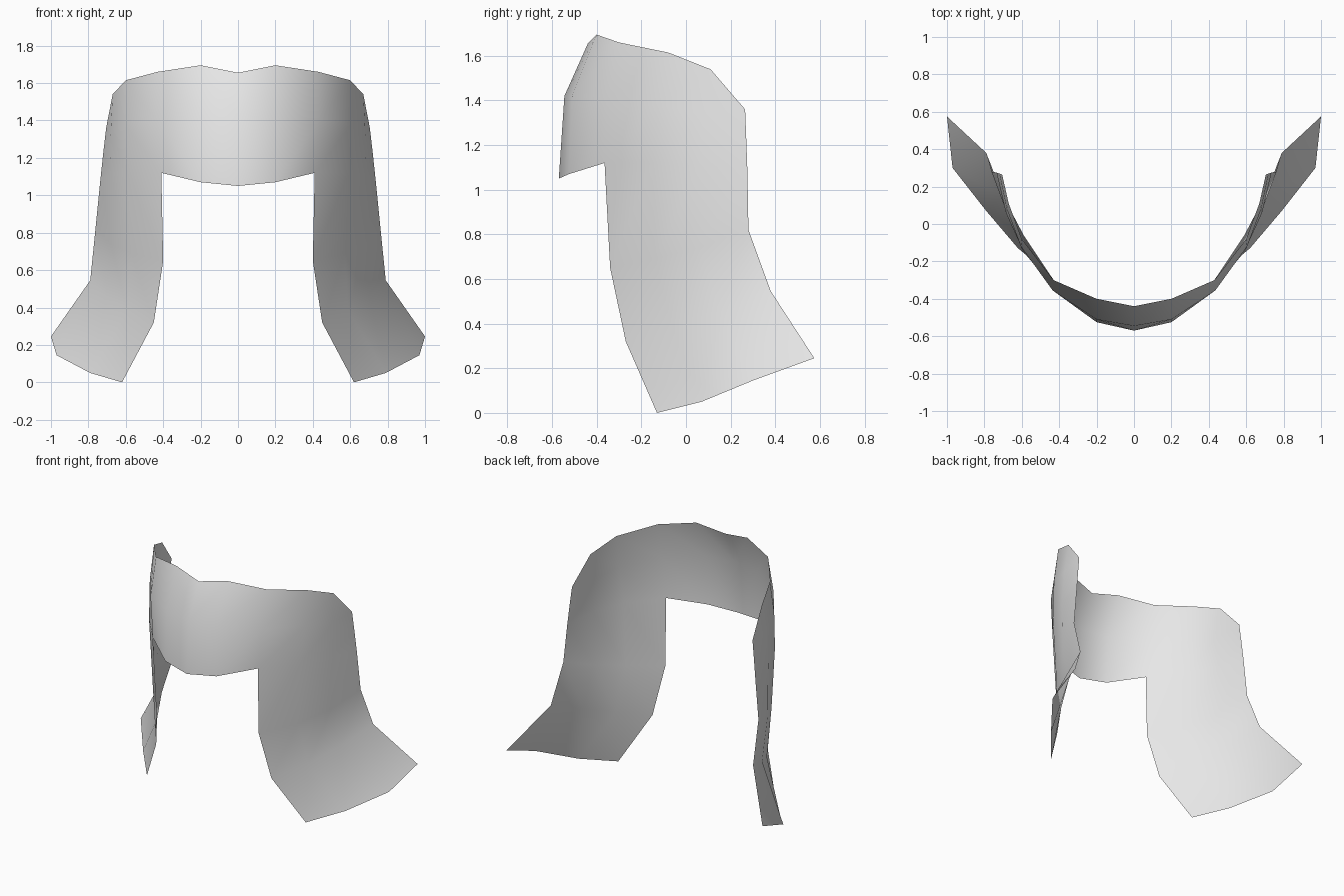
import bpy

if "Cube" in bpy.data.objects:
    bpy.data.objects.remove(bpy.data.objects["Cube"])

# Cross rows of the side panel, inner edge to outer edge, from top to hem
side_rows = [
    [(.43, -.30, 1.66), (.60, -.08, 1.615), (.67, .11, 1.54), (.705, .265, 1.36)],
    [(.435, -.355, 1.40), (.605, -.12, 1.38), (.68, .08, 1.34), (.72, .27, 1.23)],
    [(.41, -.365, 1.12), (.59, -.15, 1.12), (.685, .06, 1.11), (.735, .275, 1.09)],
    [(.40, -.34, .65), (.57, -.14, .69), (.68, .06, .74), (.762, .28, .82)],
    [(.45, -.27, .32), (.59, -.06, .38), (.70, .15, .46), (.79, .38, .545)],
    [(.62, -.13, 0), (.79, .07, .05), (.97, .30, .145), (1.0, .575, .245)],
]
# Front band columns from the centre line, sharing the top three rows
band_rows = [
    [(0, -.44, 1.655), (.20, -.40, 1.695)],
    [(0, -.545, 1.42), (.20, -.51, 1.42)],
    [(0, -.57, 1.05), (.20, -.525, 1.07)],
]

rows = [band_rows[i] + r if i < 3 else r for i, r in enumerate(side_rows)]
verts, ids = [], []
for r in rows:
    ids.append(list(range(len(verts), len(verts) + len(r))))
    verts += r

# Join neighbouring rows, aligned on the outer edge
faces = []
for upper, lower in zip(ids, ids[1:]):
    n = len(lower)
    u = upper[-n:]
    for j in range(n - 1):
        faces.append((lower[j], lower[j + 1], u[j + 1], u[j]))

mesh = bpy.data.meshes.new("curved_panel")
mesh.from_pydata(verts, [], faces)
panel = bpy.data.objects.new("curved_panel", mesh)
bpy.context.collection.objects.link(panel)
for p in mesh.polygons:
    p.use_smooth = True

# Mirrored left half, welded on the centre line
mirror = panel.modifiers.new("Mirror", 'MIRROR')
mirror.use_clip = True
mirror.merge_threshold = 0.001

mat = bpy.data.materials.new("light_grey")
mat.diffuse_color = (0.8, 0.8, 0.8, 1)
mat.use_nodes = True
mat.node_tree.nodes["Principled BSDF"].inputs["Base Color"].default_value = mat.diffuse_color
mesh.materials.append(mat)
